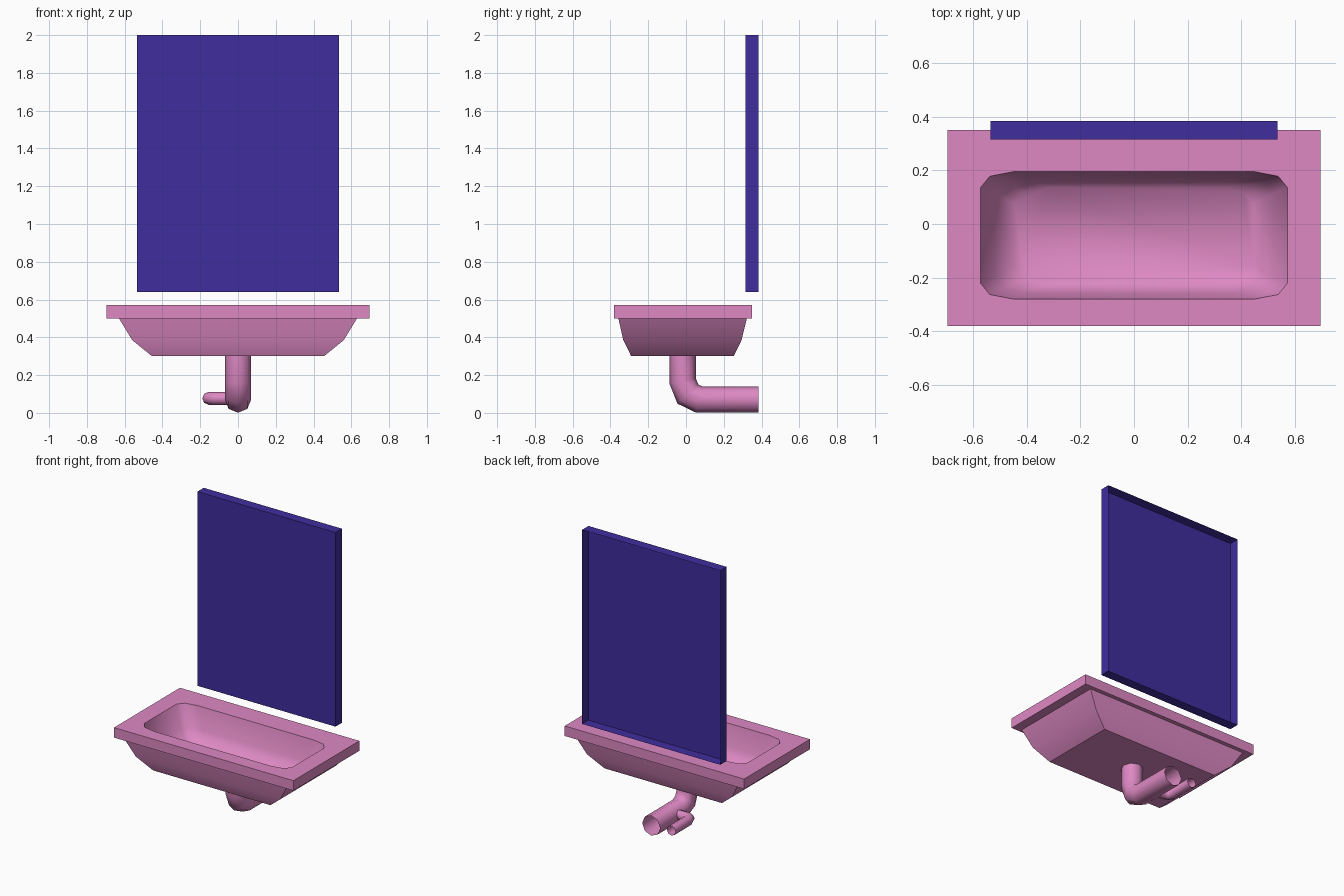
import bpy, bmesh, math
from mathutils import Vector

if "Cube" in bpy.data.objects:
    bpy.data.objects.remove(bpy.data.objects["Cube"])


def material(name, color):
    m = bpy.data.materials.new(name)
    m.diffuse_color = (*color, 1)
    m.use_nodes = True
    m.node_tree.nodes["Principled BSDF"].inputs["Base Color"].default_value = m.diffuse_color
    return m


PINK = material("pink_ceramic", (0.73, 0.25, 0.55))
BLUE = material("blue_glass", (0.05, 0.027, 0.34))


def finish(name, bm, mat):
    bmesh.ops.recalc_face_normals(bm, faces=bm.faces)
    me = bpy.data.meshes.new(name)
    bm.to_mesh(me)
    bm.free()
    me.materials.append(mat)
    ob = bpy.data.objects.new(name, me)
    bpy.context.collection.objects.link(ob)
    return ob


def ring(bm, pts):
    return [bm.verts.new(p) for p in pts]


def bridge(bm, a, b):
    n = len(a)
    return [bm.faces.new((a[i], a[(i + 1) % n], b[(i + 1) % n], b[i])) for i in range(n)]


def rect(x, y0, y1, z):
    return [(x, y1, z), (-x, y1, z), (-x, y0, z), (x, y0, z)]


def cut_rect(x, y0, y1, z, c1=(0.035, 0.017), c2=(0.123, 0.06)):
    # rectangle with three points per corner, counter-clockwise from +x +y
    q = [(x, y1 - c2[1]), (x - c1[0], y1 - c1[1]), (x - c2[0], y1)]
    q += [(-a, b) for a, b in reversed(q)]
    q += [(-a, y0 + y1 - b) for a, b in q]
    return [(a, b, z) for a, b in q]


# Basin: slab rim, tapered outer bowl and rounded inner bowl in one solid
bm = bmesh.new()
outer = [ring(bm, rect(*p)) for p in (
    (0.695, -0.38, 0.35, 0.57), (0.695, -0.38, 0.35, 0.5), (0.63, -0.358, 0.322, 0.5),
    (0.56, -0.332, 0.294, 0.385), (0.455, -0.29, 0.252, 0.3))]
for a, b in zip(outer, outer[1:]):
    bridge(bm, a, b)
bm.faces.new(outer[-1])

inner = [ring(bm, cut_rect(*p)) for p in (
    (0.573, -0.28, 0.195, 0.57), (0.52, -0.257, 0.172, 0.42), (0.445, -0.22, 0.135, 0.34))]
inside = set()
for a, b in zip(inner, inner[1:]):
    inside.update(bridge(bm, a, b))
inside.add(bm.faces.new(inner[-1]))

# Rim top: a fan at each corner and a quad along each side
top, hole = outer[0], inner[0]
for k in range(4):
    j = (k + 1) % 4
    bm.faces.new((top[k], hole[3 * k + 2], hole[3 * k + 1], hole[3 * k]))
    bm.faces.new((top[k], top[j], hole[3 * j], hole[3 * k + 2]))
bmesh.ops.recalc_face_normals(bm, faces=bm.faces)
for f in bm.faces:
    f.smooth = True
for e in bm.edges:
    soft = all(f in inside for f in e.link_faces)
    e.smooth = soft or e.calc_face_angle(0) < math.radians(35)
finish("basin", bm, PINK)


# Open-ended eight-sided pipe swept along a flat path with mitred bends
def pipe(name, path, radius, side, sides=8):
    pts = [Vector(p) for p in path]
    side = Vector(side)
    bm = bmesh.new()
    rings = []
    for i, p in enumerate(pts):
        d0 = (p - pts[max(i - 1, 0)]).normalized()
        d1 = (pts[min(i + 1, len(pts) - 1)] - p).normalized()
        t = (d0 + d1).normalized()
        n = side.cross(t)
        stretch = 1 / max(t.dot(d0), t.dot(d1))
        rings.append(ring(bm, [
            p + radius * (math.cos(a) * side + math.sin(a) * stretch * n)
            for a in (2 * math.pi * k / sides for k in range(sides))]))
    for a, b in zip(rings, rings[1:]):
        for f in bridge(bm, a, b):
            f.smooth = True
    return finish(name, bm, PINK)


pipe("drain_pipe", [(0, -0.018, 0.3), (0, -0.018, 0.17), (0, 0.01, 0.1),
                    (0, 0.07, 0.071), (0, 0.385, 0.071)], 0.07, (1, 0, 0))
pipe("side_pipe", [(-0.04, 0.16, 0.077), (-0.115, 0.16, 0.077), (-0.143, 0.172, 0.077),
                   (-0.155, 0.2, 0.077), (-0.155, 0.385, 0.077)], 0.034, (0, 0, 1))

# Mirror: shallow box open at the back
bm = bmesh.new()
front, back = [ring(bm, [(x, y, z) for x, z in (
    (-0.535, 0.64), (0.535, 0.64), (0.535, 2.0), (-0.535, 2.0))]) for y in (0.315, 0.385)]
bm.faces.new(front)
bridge(bm, front, back)
finish("mirror", bm, BLUE)
